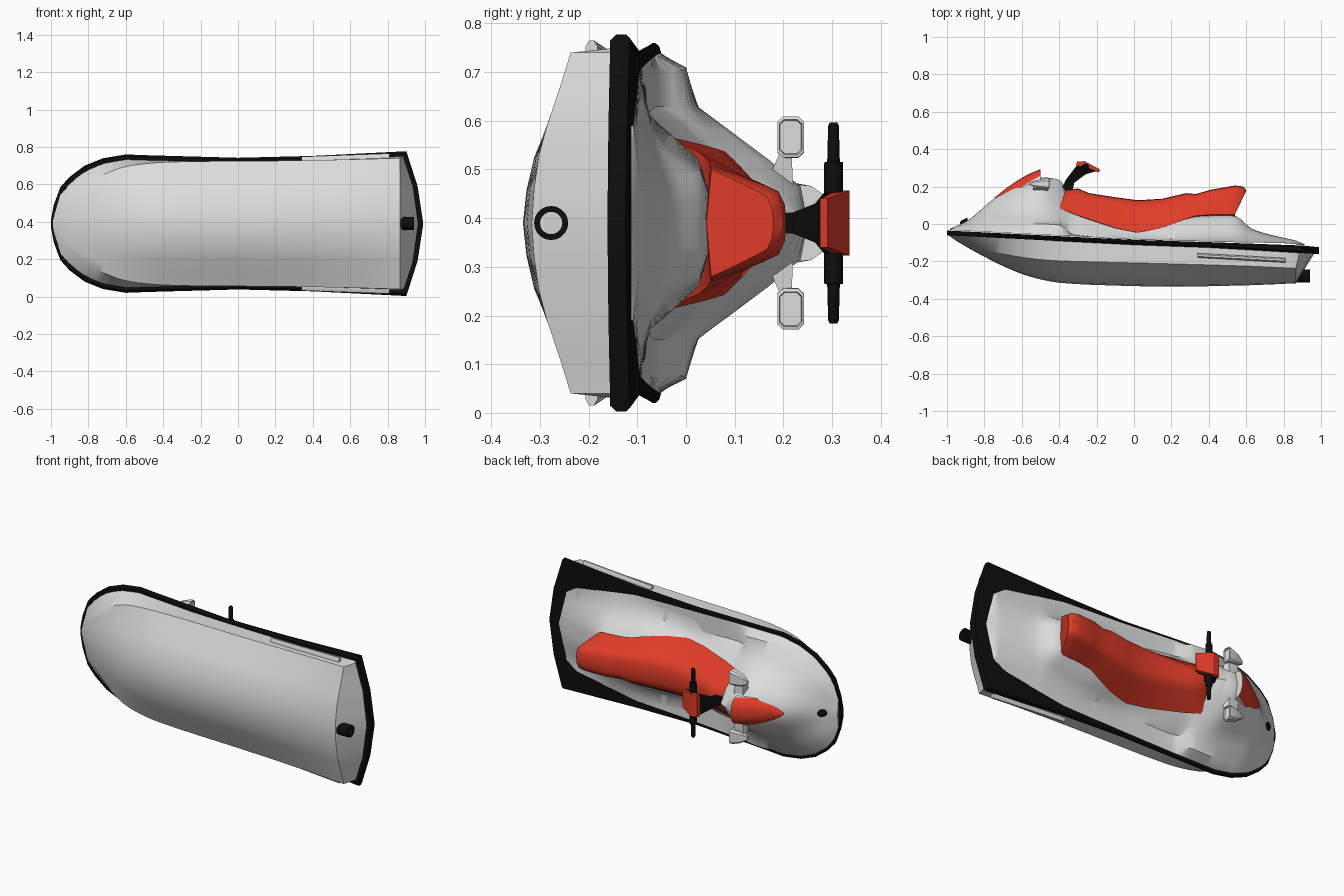
import bpy, bmesh, math

if "Cube" in bpy.data.objects:
    bpy.data.objects.remove(bpy.data.objects["Cube"])

# Craft lies with its length on x, height on y, beam on z.
MID = 0.39


def material(name, rgb):
    m = bpy.data.materials.new(name)
    m.diffuse_color = (*rgb, 1)
    m.use_nodes = True
    m.node_tree.nodes["Principled BSDF"].inputs["Base Color"].default_value = m.diffuse_color
    return m


GREY = material("light_grey", (0.72, 0.72, 0.72))
RED = material("red", (0.75, 0.045, 0.022))
BLACK = material("black", (0.004, 0.004, 0.004))


def lerp(keys, x):
    """Piecewise linear curve through (x, value) keys."""
    if x <= keys[0][0]:
        return keys[0][1]
    for (a, p), (b, q) in zip(keys, keys[1:]):
        if x <= b:
            return p + (q - p) * (x - a) / (b - a)
    return keys[-1][1]


def smooth_rows(rows, x):
    """Monotone cubic blend of table rows, keyed by their first number."""
    i = max(k for k in range(len(rows) - 1) if rows[k][0] <= x + 1e-9)
    a, b = rows[i], rows[i + 1]
    h = b[0] - a[0]
    t = (x - a[0]) / h

    def slope(k, c):
        if k == 0 or k == len(rows) - 1:
            return (b[c] - a[c]) / h
        d0 = (rows[k][c] - rows[k-1][c]) / (rows[k][0] - rows[k-1][0])
        d1 = (rows[k+1][c] - rows[k][c]) / (rows[k+1][0] - rows[k][0])
        return 0 if d0 * d1 <= 0 else 2 * d0 * d1 / (d0 + d1)
    return [(2*t**3 - 3*t*t + 1) * a[c] + (3*t*t - 2*t**3) * b[c]
            + h * ((t**3 - 2*t*t + t) * slope(i, c) + (t**3 - t*t) * slope(i + 1, c))
            for c in range(1, len(a))]


def loft(name, rings, mats, mirror=True, angle=35, rule=None):
    """Skin rings of (x, side, height) points; half rings are mirrored first."""
    bm = bmesh.new()
    if mirror:
        rings = [r + [(x, -w, u) for x, w, u in reversed(r)] for r in rings]
    vs = [[bm.verts.new((x, u, MID + w)) for x, w, u in r] for r in rings]
    n = len(vs[0])
    for a, b in zip(vs, vs[1:]):
        for i in range(n):
            j = (i + 1) % n
            f = bm.faces.new((a[i], a[j], b[j], b[i]))
            if rule:
                f.material_index = rule(i, n)
    bm.faces.new(vs[0])
    last = bm.faces.new(vs[-1])
    if rule:
        last.material_index = rule(-1, n)
    bmesh.ops.remove_doubles(bm, verts=bm.verts, dist=0.0004)
    bmesh.ops.recalc_face_normals(bm, faces=bm.faces)
    me = bpy.data.meshes.new(name)
    bm.to_mesh(me)
    bm.free()
    for m in mats:
        me.materials.append(m)
    ob = bpy.data.objects.new(name, me)
    bpy.context.collection.objects.link(ob)
    bpy.ops.object.select_all(action='DESELECT')
    bpy.context.view_layer.objects.active = ob
    ob.select_set(True)
    bpy.ops.object.shade_smooth_by_angle(angle=math.radians(angle))
    return ob


# Shared plan outline and sheer lines
edge = [(-1, .02), (-.985, .1), (-.95, .195), (-.9, .25), (-.82, .31), (-.72, .35),
        (-.6, .37), (-.5, .366), (0, .352), (.4, .362), (.9, .387), (.96, .2), (.99, .005)]
high = [(-1, -.035), (-.5, -.06), (0, -.085), (.5, -.1), (.8, -.105), (1, -.125)]
low = [(-1, -.06), (0, -.112), (.5, -.13), (1, -.162)]

# Black bumper rim with the stern platform
rings = []
for x, e in edge:
    a, b = lerp(low, x), lerp(high, x)
    rings.append([(x, 0, a), (x, e * .97, a), (x, e, a + .012), (x, e, b - .008),
                  (x, e * .98, b), (x, 0, b)])
loft("bumper_rim", rings, [BLACK])

# Lower hull: keel, rounded bottom, chine, side; then a transom raked to the stern
hull = [(-.99, -.062, .02, -.06), (-.95, -.09, .07, -.085), (-.9, -.12, .13, -.105),
        (-.8, -.175, .215, -.135), (-.7, -.225, .27, -.16), (-.6, -.267, .305, -.178),
        (-.5, -.296, .32, -.19), (-.4, -.314, .328, -.197), (-.2, -.326, .333, -.203),
        (.2, -.335, .336, -.213), (.6, -.328, .343, -.225), (.865, -.317, .35, -.237)]
rings = []
for i in range(48):
    x = -.99 + 1.855 * i / 47
    k, c, cu = smooth_rows(hull, min(x, .8649))
    t, tu = max(c, lerp(edge, x) - .026), lerp(low, x) + .004
    rings.append([(x, 0, k)] + [(x, c * f, k + (cu - k) * g) for f, g in
                 ((.2, .06), (.4, .19), (.57, .39), (.8, .73), (1, 1))] + [(x, t, tu)])
stern = [(0, .97), (.2, .94), (.36, .885)]
rings.append([(lerp(stern, w), w, -.148) for _, w, _ in rings[-1]])
loft("hull", rings, [GREY], angle=30)

# Upper deck: x, then five (side, height) points from gunwale to ridge, then ridge height
inner = [(-.985, .08), (-.95, .175), (-.9, .23), (-.82, .29), (-.72, .33), (-.6, .35),
         (-.4, .345), (0, .328), (.4, .315), (.8, .25), (.87, .2)]
deck = [(-.985, .07, -.03, .05, -.03, .03, -.028, .02, -.026, .01, -.025, -.025),
        (-.9, .18, -.012, .13, 0, .09, .005, .05, .01, .025, .012, .013),
        (-.72, .29, -.01, .22, .03, .16, .07, .1, .11, .05, .145, .155),
        (-.5, .32, 0, .24, .022, .19, .09, .13, .17, .075, .235, .25),
        (-.4, .315, -.005, .235, .01, .19, .05, .13, .1, .06, .19, .237),
        (-.33, .31, -.058, .24, -.055, .2, 0, .145, .05, .08, .1, .14),
        (0, .3, -.083, .22, -.08, .195, -.062, .165, -.045, .1, .05, .09),
        (.3, .29, -.09, .22, -.075, .18, -.03, .13, .025, .09, .04, .06),
        (.53, .26, -.09, .2, -.07, .15, -.035, .105, .03, .06, .045, .045),
        (.64, .23, -.095, .18, -.075, .13, -.055, .08, -.035, .04, -.03, -.03),
        (.87, .18, -.106, .14, -.1, .1, -.095, .06, -.09, .03, -.09, -.09)]
rings = []
for i in range(70):
    x = -.985 + 1.855 * i / 69
    p = smooth_rows(deck, min(x, .8699))
    rings.append([(x, lerp(inner, x), lerp(high, x) + .003)]
                 + [(x, p[k], p[k + 1]) for k in range(0, 10, 2)] + [(x, 0, p[10])])
rings.append([(.92 - .25 * w, w, -.113) for _, w, _ in rings[-1]])
loft("deck", rings, [GREY], angle=40)

# Seat: lower x, upper x, lower height, lower side, top height, top side
seat = [(-.45, -.405, .1, .135, .15, .03), (-.39, -.36, .08, .147, .182, .04),
        (-.3, -.3, .045, .158, .19, .045), (-.24, -.24, .025, .163, .165, .055),
        (-.1, -.1, -.022, .174, .143, .07), (.02, .02, -.046, .179, .127, .08),
        (.15, .15, -.02, .167, .135, .08), (.28, .28, .028, .145, .165, .072),
        (.33, .33, .043, .132, .16, .066), (.41, .41, .05, .122, .183, .072),
        (.5, .54, .05, .118, .206, .062), (.53, .585, .05, .115, .2, .056),
        (.54, .6, .052, .11, .18, .05)]
rings = []
for xl, xt, l, wl, t, wt in seat:
    half = [(xl, 0, l - .01), (xl, wl, l)]
    for f, g in ((.35, .36), (.75, .74), (.95, .9)):
        half.append((xl + (xt - xl) * g, wl + (wt - wl) * f, l + (t - l) * g))
    rings.append(half + [(xt, wt * .6, t - .003), (xt, 0, t)])
loft("seat", rings, [RED], angle=45)

# Windshield: red shell on a grey base
shield = [(-.745, .006, .135, .142), (-.7, .045, .145, .178), (-.65, .066, .17, .215),
          (-.6, .078, .2, .247), (-.55, .081, .23, .273), (-.5, .076, .258, .293)]
rings = [[(x, 0, e - .06), (x, w * 1.08, e - .06), (x, w, e), (x, w * .8, e + (t - e) * .6),
          (x, w * .4, e + (t - e) * .92), (x, 0, t)] for x, w, e, t in shield]
loft("windshield", rings, [GREY, RED], angle=45,
     rule=lambda i, n: 0 if i in (-1, 0, 1, n - 1, n - 2, n - 3) else 1)


def slab(name, stations, mat, angle=30):
    """Mirrored box loft: each station gives rear/front (x, height) and half side."""
    loft(name, [[(x0, 0, u0), (x0, w, u0), (x1, w, u1), (x1, 0, u1)]
                for x0, u0, x1, u1, w in stations], [mat], angle=angle)


# Steering column and red handlebar pad
slab("steering_column", [(-.33, .17, -.39, .18, .018), (-.32, .22, -.365, .235, .022),
                         (-.26, .265, -.335, .275, .04), (-.2, .283, -.3, .32, .062)], BLACK)
slab("handlebar_pad", [(-.31, .312, -.305, .333, .064), (-.265, .31, -.265, .336, .067),
                       (-.19, .275, -.18, .291, .05)], RED)


def tube(name, path, mats, sides=16, angle=30, rule=None, axis="x"):
    """Round loft: path of (x, side, height, radius) along x or across the beam."""
    rings = []
    for x, w, u, r in path:
        ring = []
        for k in range(sides):
            c, s = r * math.cos(math.tau * k / sides), r * math.sin(math.tau * k / sides)
            ring.append((x, w + c, u + s) if axis == "x" else (x + c, w, u + s))
        rings.append(ring)
    return loft(name, rings, mats, mirror=False, angle=angle, rule=rule)


# Jet nozzle with a light bore
tube("jet_nozzle", [(.84, 0, -.277, .035), (.94, 0, -.277, .035), (.94, 0, -.277, .023),
                    (.88, 0, -.277, .023)], [BLACK, GREY], 20,
     rule=lambda i, n: 1 if i < 0 else 0)

# Bow cap
loft("bow_cap", [[(-.91 + r * math.cos(math.tau * k / 16), r * math.sin(math.tau * k / 16),
                   u + .5 * r * math.cos(math.tau * k / 16)) for k in range(16)]
                 for r, u in ((.021, 0), (.021, .02), (.014, .025))], [BLACK], mirror=False)

for side, s in (("left", 1), ("right", -1)):
    # Handlebar and grip
    tube("handlebar_" + side, [(-.26, s * w, .303, r) for w, r in
         ((0, .02), (.125, .019), (.126, .013), (.2, .011), (.206, .008))],
         [BLACK], 12, axis="w")

    # Wing mirror pod with clipped corners, and its stalk
    rings = []
    for x, f in ((-.56, .25), (-.52, .75), (-.47, 1), (-.455, 1), (-.453, .85), (-.462, .8)):
        a, b = .042 * f, .027 * f
        cw, cu = .165 + .012 * min(1, (x + .56) / .1), .215
        rings.append([(x, s * (cw + a * p), cu + b * q) for p, q in
                      ((1, .6), (.75, 1), (-.75, 1), (-1, .6), (-1, -.6), (-.75, -1),
                       (.75, -1), (1, -.6))])
    loft("mirror_" + side, rings, [GREY], mirror=False)
    loft("mirror_stalk_" + side, [[(x, s * w, u + d) for x, d in
         ((-.54, -t), (-.46, -t), (-.47, t), (-.53, t))]
         for w, u, t in ((.07, .19, .03), (.145, .205, .012))], [GREY], mirror=False)

    # Side rail on the hull
    loft("side_rail_" + side, [[(x, s * .33, u - .024), (x, s * (w - .012), u - .024),
         (x, s * w, u - .017), (x, s * w, u - .007), (x, s * (w - .012), u), (x, s * .33, u)]
         for x, u, w in ((.34, -.156, .358), (.81, -.182, .375))], [GREY], mirror=False)
